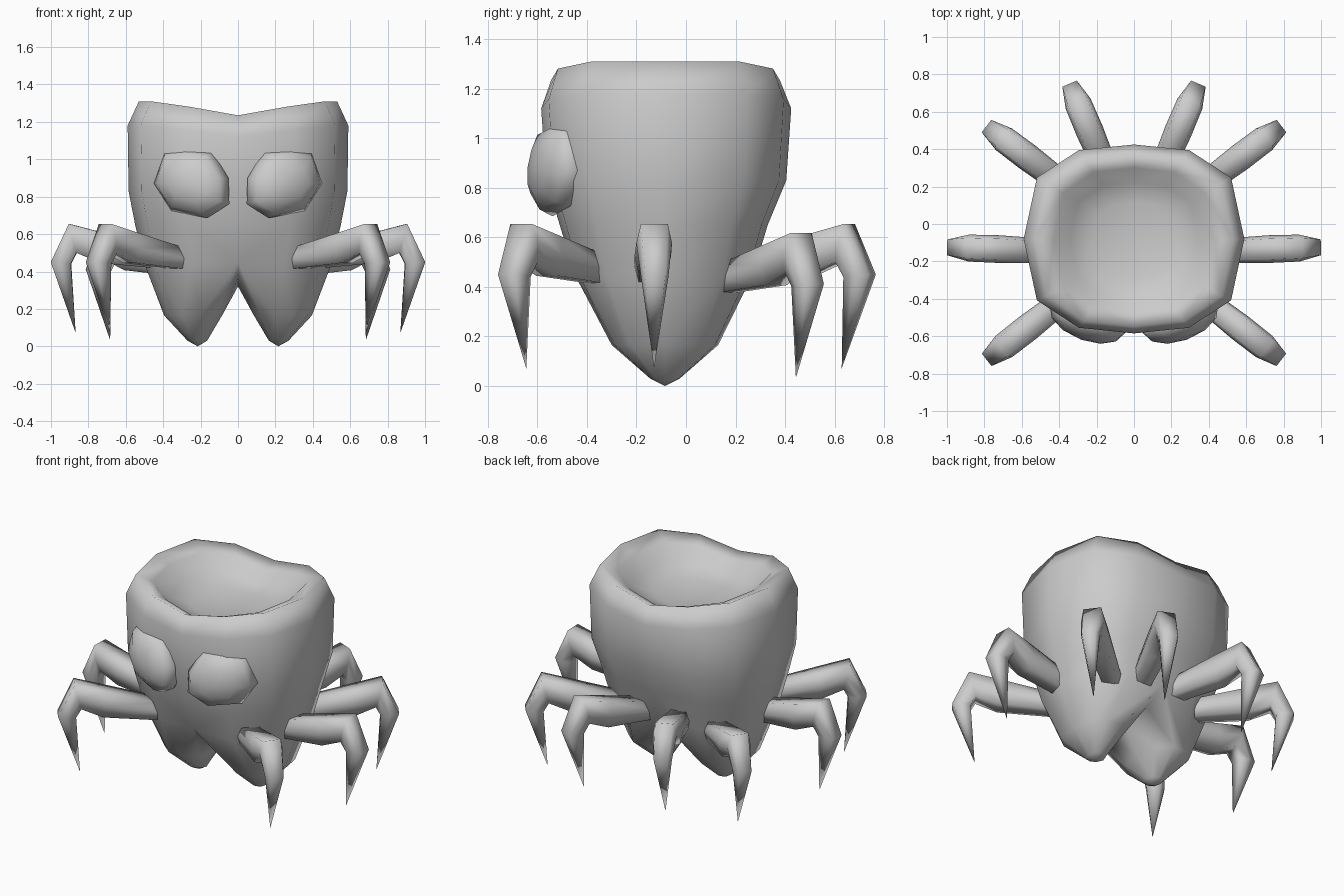
import bpy, bmesh, math
from mathutils import Matrix, Vector

cube = bpy.data.objects.get("Cube")
if cube:
    bpy.data.objects.remove(cube, do_unlink=True)

grey = bpy.data.materials.new("plain_grey")
grey.use_nodes = True
grey.diffuse_color = (0.6, 0.6, 0.6, 1)
grey.node_tree.nodes["Principled BSDF"].inputs["Base Color"].default_value = (0.6, 0.6, 0.6, 1)


def finish(name, bm, angle):
    bmesh.ops.recalc_face_normals(bm, faces=bm.faces[:])
    mesh = bpy.data.meshes.new(name)
    bm.to_mesh(mesh)
    bm.free()
    mesh.materials.append(grey)
    obj = bpy.data.objects.new(name, mesh)
    bpy.context.collection.objects.link(obj)
    bpy.ops.object.select_all(action='DESELECT')
    obj.select_set(True)
    bpy.context.view_layer.objects.active = obj
    bpy.ops.object.shade_smooth_by_angle(angle=math.radians(angle))


def bridge(bm, a, b, closed=True):
    n = len(a)
    for i in range(n if closed else n - 1):
        j = (i + 1) % n
        bm.faces.new((a[i], a[j], b[j], b[i]))


def fan(bm, ring, tip, closed=True):
    n = len(ring)
    for i in range(n if closed else n - 1):
        bm.faces.new((ring[i], ring[(i + 1) % n], tip))


# Half outline of the body, from the back middle round to the front middle
OUTLINE = [(0, 1), (.5, .94), (.88, .65), (1, 0), (.88, -.65), (.5, -.94), (0, -1)]


def body_ring(bm, x_in, x_out, depth, cy, z_side, z_mid):
    return [bm.verts.new((x_in + s * (x_out - x_in), cy + t * depth,
                          z_mid + (z_side - z_mid) * min(1, s * 1.25)))
            for s, t in OUTLINE]


# Body: shallow hollow top, rounded saddle-shaped rim, tapering walls
bm = bmesh.new()
rings = [body_ring(bm, 0, *r) for r in (
    (.22, .20, -.085, 1.13, 1.12),
    (.34, .31, -.085, 1.18, 1.14),
    (.43, .385, -.085, 1.27, 1.2),
    (.53, .462, -.083, 1.31, 1.235),
    (.59, .505, -.08, 1.18, 1.12),
    (.585, .485, -.08, .83, .83),
    (.55, .42, -.09, .65, .65),
    (.50, .36, -.09, .44, .45))]
fan(bm, rings[0], bm.verts.new((0, -.085, 1.11)), closed=False)
for a, b in zip(rings, rings[1:]):
    bridge(bm, a, b, closed=False)

# Two pointed roots that part at an arched crotch
upper = rings[-1] + [bm.verts.new((0, -.085 + y, z)) for y, z in ((-.2, .365), (0, .32), (.2, .365))]
for x_in, x_out, depth, z, inner in ((.2, .395, .215, .165, .085), (.215, .27, .06, .03, .165)):
    lower = body_ring(bm, x_in, x_out, depth, -.085, z, z)
    for t in (-.65, 0, .65):
        x = inner + (x_in - inner) * abs(t) * .5
        lower.append(bm.verts.new((x, -.085 + t * depth, z)))
    bridge(bm, upper, lower)
    upper = lower
fan(bm, upper, bm.verts.new((.215, -.085, 0)))
bmesh.ops.mirror(bm, geom=bm.verts[:] + bm.edges[:] + bm.faces[:],
                 matrix=Matrix.Identity(4), merge_dist=.001, axis='X')
finish("body", bm, 105)

# Eyes: faceted domes turned slightly outward
EYE = [(.03, .195), (.16, .17), (.22, 0), (.12, -.145), (-.085, -.185), (-.21, -.11), (-.205, .03), (-.115, .17)]


def eye(name, side):
    bm = bmesh.new()
    turn = Matrix.Rotation(math.radians(20), 3, 'Z')

    def place(x, y, z):
        p = turn @ Vector((x, y, z)) + Vector((.247, -.52, .87))
        return bm.verts.new((side * p.x, p.y, p.z))
    loops = [[place(x * k, y, z * k) for x, z in EYE]
             for k, y in ((.5, -.09), (.85, -.05), (1, .01), (.8, .06))]
    fan(bm, loops[0], place(0, -.105, 0))
    for a, b in zip(loops, loops[1:]):
        bridge(bm, a, b)
    fan(bm, loops[-1], place(0, .08, 0))
    finish(name, bm, 70)


# Legs: flat-topped thigh, bent knee and a tapering pointed shin
# Each section: lower edge (r, z), upper edge (r, z), half width
SECTIONS = [((0, .415), (0, .53), .062),
            ((.32, .445), (.30, .605), .074),
            ((.45, .50), (.49, .655), .072),
            ((.48, .44), (.587, .45), .056)]
# Leg cross-section: share of half width, share of the way from lower to upper edge
SECTION_SHAPE = [(1, .5), (.75, 1), (-.75, 1), (-1, .5), (-.75, 0), (.75, 0)]


def leg(name, side, x, y, angle, drop):
    bm = bmesh.new()
    c, s = math.cos(math.radians(angle)), math.sin(math.radians(angle))

    def place(r, w, z):
        return bm.verts.new((side * (x + r * c - w * s), y + r * s + w * c, z - drop))
    loops = [[place(r0 + (r1 - r0) * k, w * u, z0 + (z1 - z0) * k) for u, k in SECTION_SHAPE]
             for (r0, z0), (r1, z1), w in SECTIONS]
    bm.faces.new(loops[0])
    for a, b in zip(loops, loops[1:]):
        bridge(bm, a, b)
    fan(bm, loops[-1], place(.455, 0, .07))
    finish(name, bm, 85)


for label, side in (("left", 1), ("right", -1)):
    eye(label + "_eye", side)
    leg(label + "_front_leg", side, .325, -.365, -38, 0)
    leg(label + "_middle_leg", side, .413, -.145, 2, 0)
    leg(label + "_back_corner_leg", side, .32, .17, 37, .038)
    leg(label + "_rear_leg", side, .115, .21, 67, 0)
